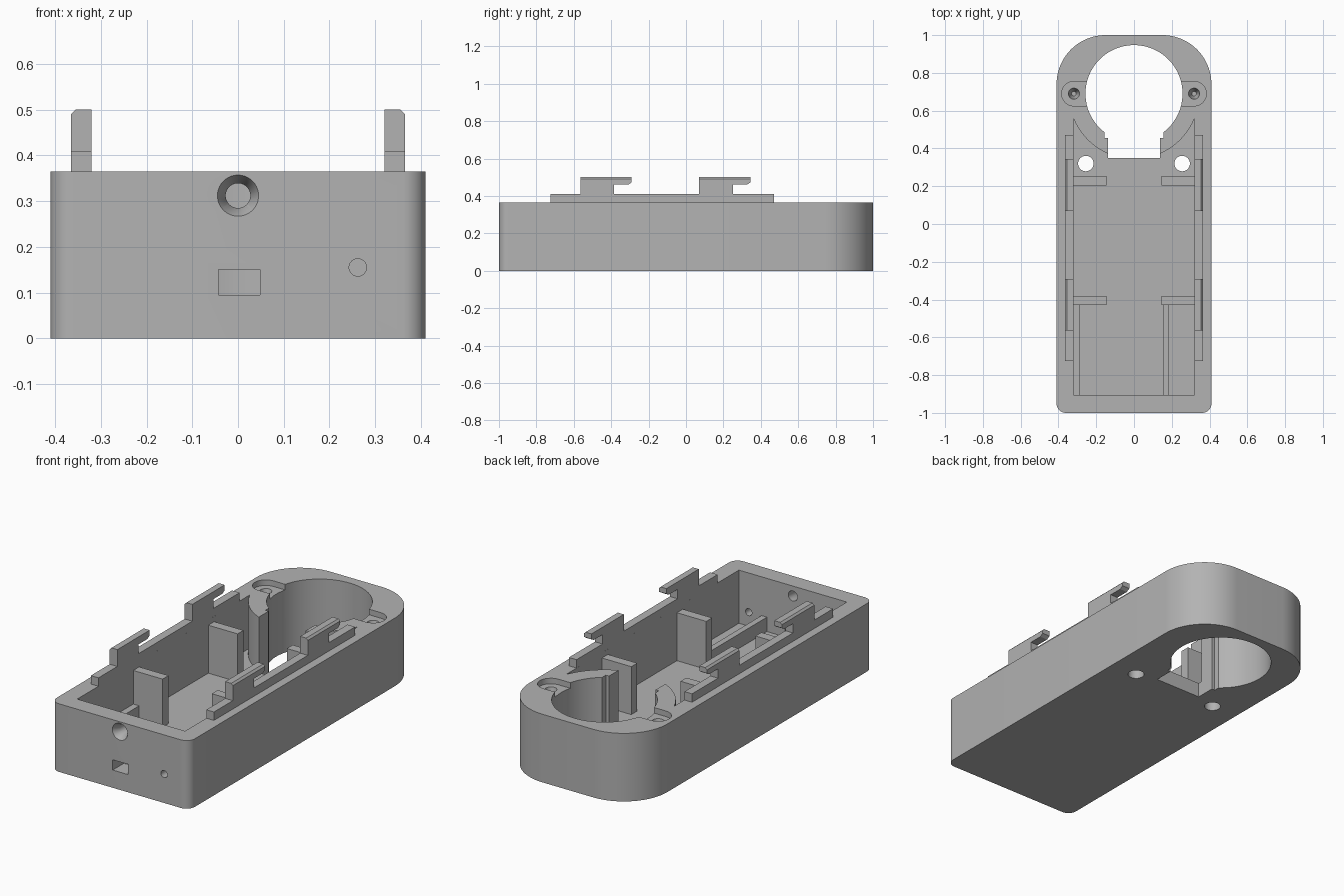
import bpy, bmesh
from math import cos, sin, radians
from mathutils import Matrix

if "Cube" in bpy.data.objects:
    bpy.data.objects.remove(bpy.data.objects["Cube"])

grey = bpy.data.materials.new("matte grey plastic")
grey.use_nodes = True
COLOUR = (0.45, 0.45, 0.45, 1)
grey.diffuse_color = COLOUR
grey.node_tree.nodes["Principled BSDF"].inputs["Base Color"].default_value = COLOUR

H, FLOOR, TOP = 0.365, 0.08, 0.6   # rim height, floor height, cutter top
RING_Y, RING_R = 0.69, 0.257       # round opening


def finish(name, bm):
    bmesh.ops.recalc_face_normals(bm, faces=bm.faces)
    mesh = bpy.data.meshes.new(name)
    bm.to_mesh(mesh)
    bm.free()
    mesh.materials.append(grey)
    ob = bpy.data.objects.new(name, mesh)
    bpy.context.collection.objects.link(ob)
    return ob


def prism_mesh(pts, lo, hi, axis="z"):
    """Extrude a 2D outline along an axis."""
    place = {"x": lambda a, b, t: (t, a, b),
             "y": lambda a, b, t: (a, t, b),
             "z": lambda a, b, t: (a, b, t)}[axis]
    bm = bmesh.new()
    rings = [[bm.verts.new(place(a, b, t)) for a, b in pts] for t in (lo, hi)]
    bm.faces.new(rings[0])
    bm.faces.new(rings[1])
    for i in range(len(pts)):
        j = (i + 1) % len(pts)
        bm.faces.new((rings[0][i], rings[0][j], rings[1][j], rings[1][i]))
    return bm


def prism(name, pts, lo, hi, axis="z"):
    return finish(name, prism_mesh(pts, lo, hi, axis))


def rect(x0, x1, y0, y1):
    return [(x0, y0), (x1, y0), (x1, y1), (x0, y1)]


def arc(cx, cy, r, a0, a1, n=16):
    angles = [radians(a0 + (a1 - a0) * i / n) for i in range(n + 1)]
    return [(cx + r * cos(a), cy + r * sin(a)) for a in angles]


def circle(cx, cy, r, n=48):
    return arc(cx, cy, r, 0, 360, n)[:-1]


def cone(name, r1, r2, depth, matrix):
    bm = bmesh.new()
    bmesh.ops.create_cone(bm, cap_ends=True, segments=40, radius1=r1,
                          radius2=r2, depth=depth, matrix=matrix)
    return finish(name, bm)


def cut(target, cutter):
    cutter.hide_render = True
    mod = target.modifiers.new("cut", "BOOLEAN")
    mod.operation, mod.solver, mod.object = "DIFFERENCE", "EXACT", cutter
    bpy.context.view_layer.objects.active = target
    bpy.ops.object.modifier_apply(modifier=mod.name)
    bpy.data.objects.remove(cutter)


# Housing: square-ish front corners, broad round back corners
outline = (arc(0.36, -0.95, 0.05, -90, 0, 8) + arc(0.15, 0.74, 0.26, 0, 90, 24)
           + arc(-0.15, 0.74, 0.26, 90, 180, 24) + arc(-0.36, -0.95, 0.05, 180, 270, 8))
housing = prism("housing", outline, 0, H)

# Main cavity, its back wall curving around the round opening
cavity = ([(-0.32, -0.905), (0.32, -0.905)]
          + arc(0, RING_Y, 0.346, -22.4, -66, 20)
          + arc(0, RING_Y, 0.346, -114, -157.6, 20))
cut(housing, prism("cavity_cutter", cavity, FLOOR, TOP))

# Round opening with its stepped slot
cut(housing, prism("opening_cutter", circle(0, RING_Y, RING_R, 80), -0.1, TOP))
cut(housing, prism("step_cutter", rect(-0.157, 0.157, 0.455, 0.6), -0.1, TOP))
cut(housing, prism("slot_cutter", rect(-0.138, 0.138, 0.35, 0.5), -0.1, TOP))

# Screw pockets, tapered screw holes and floor holes
for s in (-1, 1):
    pocket = arc(s * 0.318, RING_Y, 0.065, 90, 90 + s * -180, 20)
    pocket += [(s * 0.2, RING_Y - 0.065), (s * 0.2, RING_Y + 0.065)]
    cut(housing, prism("pocket_cutter", pocket, H - 0.03, TOP))
    cut(housing, cone("screw_cutter", 0.012, 0.03, 0.08,
                      Matrix.Translation((s * 0.318, RING_Y, H - 0.068))))
    cut(housing, prism("floor_hole_cutter", circle(s * 0.255, 0.32, 0.041), -0.1, 0.15))

# Front wall: countersunk hole, connector window, small round hole
cut(housing, prism("cable_cutter", circle(0, 0.312, 0.027), -1.1, -0.85, "y"))
cut(housing, cone("countersink_cutter", 0.049, 0.025, 0.048,
                  Matrix.Translation((0, -0.984, 0.312)) @ Matrix.Rotation(radians(-90), 4, "X")))
cut(housing, prism("window_cutter", rect(-0.043, 0.048, 0.095, 0.15), -1.1, -0.85, "y"))
cut(housing, prism("button_cutter", circle(0.262, 0.155, 0.019), -1.1, -0.85, "y"))

# Upright posts inside the cavity
for side, s in (("right", -1), ("left", 1)):
    for place, y in (("front", -0.43), ("back", 0.205)):
        x0, x1 = sorted((s * 0.146, s * 0.33))
        prism(f"{side}_{place}_post", rect(x0, x1, y, y + 0.05), FLOOR - 0.01, 0.337)

# Low board rails on the floor
for name, x0, x1 in (("right_board_rail", -0.33, -0.285), ("left_board_rail", 0.154, 0.186)):
    prism(name, rect(x0, x1, -0.91, -0.42), FLOOR - 0.01, 0.157)

# Rim strips with hooked clips
for side, s in (("right", -1), ("left", 1)):
    x0, x1 = sorted((s * 0.32, s * 0.365))
    prism(f"{side}_rim_strip", rect(x0, x1, -0.725, 0.47), H, 0.41)
    for place, y in (("front", -0.565), ("back", 0.07)):
        profile = [(y, 0.405), (y + 0.18, 0.405), (y + 0.18, 0.46), (y + 0.255, 0.46),
                   (y + 0.274, 0.472), (y + 0.274, 0.5), (y, 0.5)]
        bm = prism_mesh(profile, x0, x1, "x")
        edges = [e for e in bm.edges
                 if all(v.co.z > 0.499 and abs(v.co.x) > 0.36 for v in e.verts)]
        bmesh.ops.bevel(bm, geom=edges, offset=0.01, segments=1, affect="EDGES")
        finish(f"{side}_{place}_clip", bm)

# Smooth curved walls, keep hard edges sharp
bpy.ops.object.select_all(action="DESELECT")
housing.select_set(True)
bpy.context.view_layer.objects.active = housing
bpy.ops.object.shade_smooth_by_angle(angle=radians(30))
